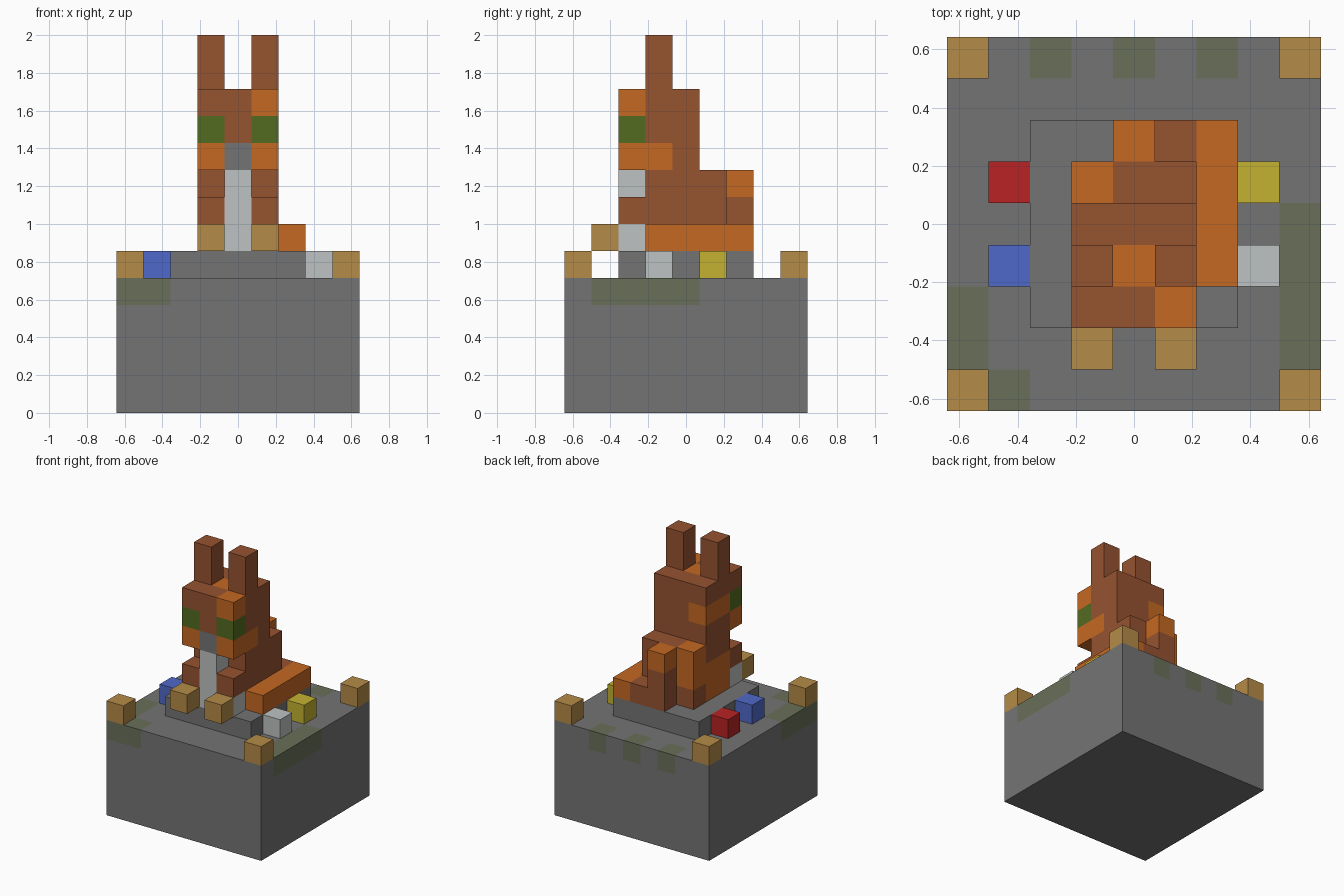
import bpy
import bmesh
from mathutils import Vector

cube = bpy.data.objects.get("Cube")
if cube:
    bpy.data.objects.remove(cube)

U = 1 / 7          # edge of one block
HALF = 4.5         # half the base width in blocks


def linear(c):
    c /= 255
    return c / 12.92 if c <= 0.04045 else ((c + 0.055) / 1.055) ** 2.4


def make_material(name, hexa):
    rgb = [linear(int(hexa[n:n + 2], 16)) for n in (0, 2, 4)]
    mat = bpy.data.materials.new(name)
    mat.use_nodes = True
    mat.diffuse_color = (*rgb, 1)
    mat.node_tree.nodes["Principled BSDF"].inputs["Base Color"].default_value = (*rgb, 1)
    return mat


MATS = {name: make_material(name, hexa) for name, hexa in {
    "stone": "747474", "moss": "697059", "tan": "B58B47",
    "orange": "C56822", "brown": "965330", "green": "546B21",
    "white": "BEC2C2", "red": "B82223", "blue": "4F69C9",
    "yellow": "C4B230"}.items()}

# Four corners of each face of a unit block, by outward direction
SIDES = []
for axis in range(3):
    for sign in (-1, 1):
        n, a, b = (Vector([float(q == (axis + s) % 3) for q in range(3)]) for s in range(3))
        mid = Vector((0.5, 0.5, 0.5)) + n * sign / 2
        ring = [mid + (a * p + b * q * sign) / 2
                for p, q in ((-1, -1), (1, -1), (1, 1), (-1, 1))]
        SIDES.append((n * sign, ring))


def span(r):
    return range(r, r + 1) if isinstance(r, int) else range(r[0], r[1] + 1)


def blocks(name, *boxes):
    """Join coloured boxes (colour, x, y, z in block indices); later boxes repaint."""
    cells = {}
    for colour, xs, ys, zs in boxes:
        for x in span(xs):
            for y in span(ys):
                for z in span(zs):
                    cells[x, y, z] = colour
    colours = sorted(set(cells.values()))
    mesh = bpy.data.meshes.new(name)
    for c in colours:
        mesh.materials.append(MATS[c])
    bm = bmesh.new()
    for cell, colour in cells.items():
        for normal, ring in SIDES:
            if tuple(int(p + q) for p, q in zip(cell, normal)) in cells:
                continue
            pts = [Vector(cell) + r - Vector((HALF, HALF, 0)) for r in ring]
            face = bm.faces.new([bm.verts.new(p * U) for p in pts])
            face.material_index = colours.index(colour)
    bmesh.ops.remove_doubles(bm, verts=bm.verts, dist=U / 100)
    bm.to_mesh(mesh)
    bm.free()
    obj = bpy.data.objects.new(name, mesh)
    bpy.context.collection.objects.link(obj)
    return obj


# Stone base with moss patches along the upper edge
blocks("base",
       ("stone", (0, 8), (0, 8), (0, 4)),
       ("moss", (0, 1), 0, 4), ("moss", 0, (1, 2), 4),
       ("moss", 8, (1, 4), 4),
       *[("moss", x, 8, 4) for x in (2, 4, 6)])
blocks("plinth", ("stone", (2, 6), (2, 6), 5))

# Corner posts and coloured offerings
for side, x in (("right", 0), ("left", 8)):
    for end, y in (("front", 0), ("back", 8)):
        blocks(f"{end}_{side}_post", ("tan", x, y, 5))
for colour, x, y in (("red", 1, 5), ("blue", 1, 3), ("yellow", 7, 5), ("white", 7, 3)):
    blocks(f"{colour}_offering", (colour, x, y, 5))

# Seated body with chest, shoulders and rump
blocks("body",
       ("brown", (3, 5), (3, 5), (6, 8)),
       ("brown", (3, 5), 2, 7),
       ("white", (3, 5), 2, 6), ("white", 4, 2, (6, 8)),
       ("orange", 3, 5, 8), ("orange", 3, (3, 5), 7), ("orange", 3, (3, 4), 6),
       ("brown", (4, 5), 6, 6), ("brown", 4, 6, 7), ("orange", 4, 6, 8))
blocks("tail", ("orange", 6, (3, 6), 6))

# Head with eyes, muzzle and patches
blocks("head",
       ("brown", (3, 5), (2, 4), (9, 11)),
       ("orange", 3, 2, 9), ("orange", 5, (2, 3), 9), ("stone", 4, 2, 9),
       ("orange", 3, (3, 4), 10),
       ("green", 3, 2, 10), ("green", 5, 2, 10),
       ("orange", 5, 2, 11), ("orange", 4, 3, 11))

# Paired ears and front paws
for side, x in (("right", 3), ("left", 5)):
    blocks(f"{side}_ear", ("brown", x, 3, (12, 13)))
    blocks(f"{side}_paw", ("tan", x, 1, 6))
